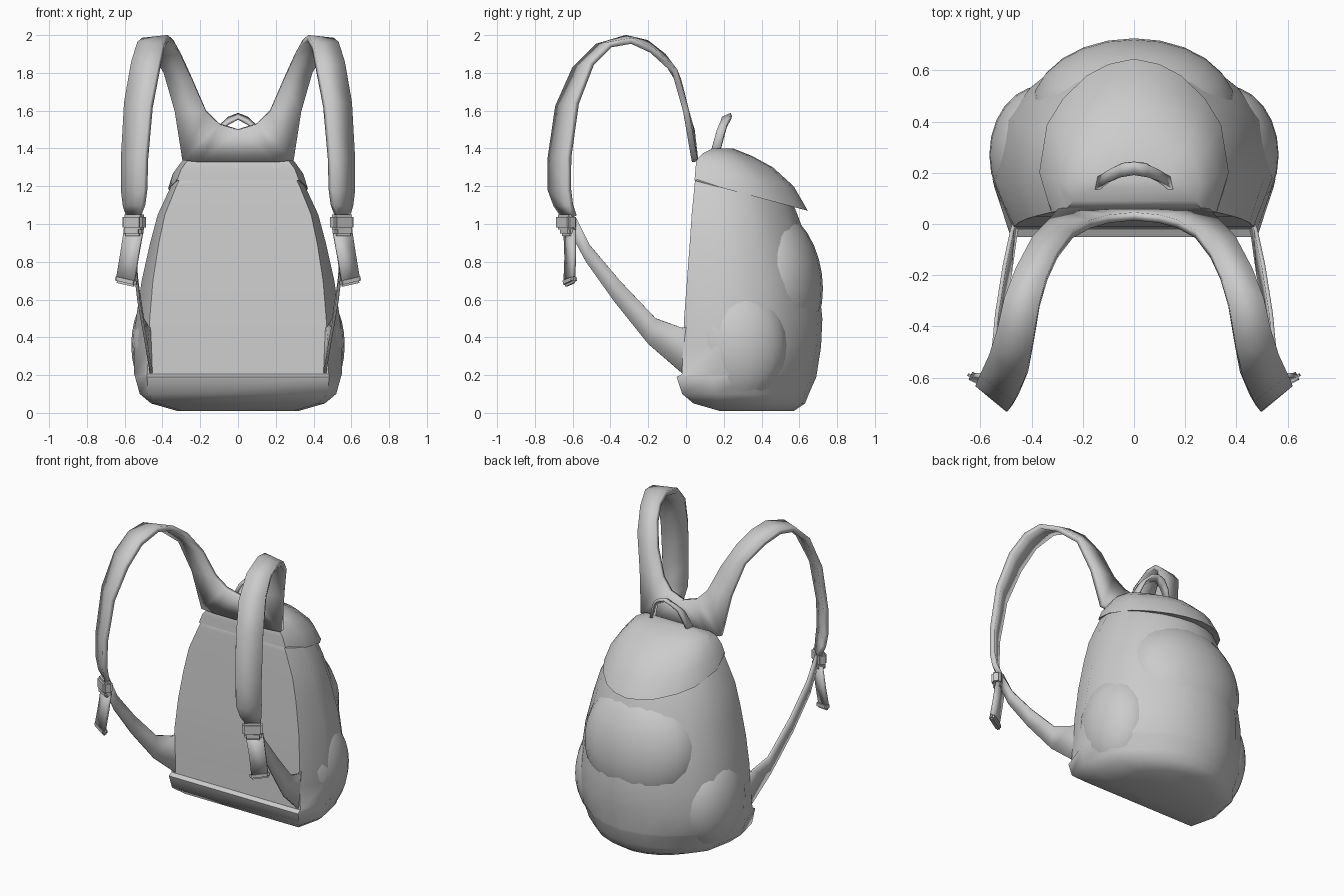
import bpy, bmesh, math
from mathutils import Matrix, Vector

cube = bpy.data.objects.get("Cube")
if cube:
    bpy.data.objects.remove(cube, do_unlink=True)

grey = bpy.data.materials.new("fabric_grey")
grey.use_nodes = True
colour = (0.6, 0.6, 0.6, 1)
grey.diffuse_color = colour
grey.node_tree.nodes["Principled BSDF"].inputs["Base Color"].default_value = colour


def finish(name, bm, mirror=False, thickness=0, angle=50):
    bmesh.ops.recalc_face_normals(bm, faces=bm.faces)
    mesh = bpy.data.meshes.new(name)
    bm.to_mesh(mesh)
    bm.free()
    mesh.materials.append(grey)
    ob = bpy.data.objects.new(name, mesh)
    bpy.context.collection.objects.link(ob)
    if mirror:
        mod = ob.modifiers.new("Mirror", 'MIRROR')
        mod.use_clip = True
    if thickness:
        mod = ob.modifiers.new("Thickness", 'SOLIDIFY')
        mod.thickness = thickness
        mod.offset = 0
    bpy.ops.object.select_all(action='DESELECT')
    ob.select_set(True)
    bpy.context.view_layer.objects.active = ob
    bpy.ops.object.shade_smooth_by_angle(angle=math.radians(angle))
    return ob


# D-shaped outline: width fraction, depth fraction
OUTLINE = [(0.92, 0), (1, .26), (.92, .57), (.75, .74), (.5, .89), (.27, .965), (0, 1)]


def ring(bm, w, y_front, y_back, z, tilt=0, flare=1.0):
    half = [((flare if f == 0 else 1) * x, f) for x, f in OUTLINE]
    pts = half + [(-x, f) for x, f in reversed(half[:-1])]
    return [bm.verts.new((w * x, y_front + f * (y_back - y_front), z + tilt * (1 - f)))
            for x, f in pts]


def loft(name, sections):
    bm = bmesh.new()
    rings = [ring(bm, *s) for s in sections]
    for a, b in zip(rings, rings[1:]):
        for i in range(len(a)):
            j = (i + 1) % len(a)
            bm.faces.new((a[i], a[j], b[j], b[i]))
    bm.faces.new(rings[0])
    bm.faces.new(rings[-1])
    return finish(name, bm)


def strip(name, stations, thickness, mirror=True):
    """Ribbon through pairs of edge points."""
    bm = bmesh.new()
    rows = [[bm.verts.new(p) for p in pair] for pair in stations]
    for a, b in zip(rows, rows[1:]):
        bm.faces.new((a[0], a[1], b[1], b[0]))
    return finish(name, bm, mirror, thickness)


def box(name, centre, size, turn, roll=0, bevel=.012):
    bm = bmesh.new()
    place = (Matrix.Translation(centre) @ Matrix.Rotation(turn, 4, 'Z')
             @ Matrix.Rotation(roll, 4, 'Y') @ Matrix.Diagonal((*size, 1)))
    bmesh.ops.create_cube(bm, size=1, matrix=place)
    bmesh.ops.bevel(bm, geom=bm.edges[:], offset=bevel, segments=2, affect='EDGES')
    return finish(name, bm, True)


def bulge(name, centre, radii, lean=0, mirror=False):
    bm = bmesh.new()
    place = (Matrix.Translation(centre) @ Matrix.Rotation(lean, 4, 'X')
             @ Matrix.Diagonal((*radii, 1)))
    bmesh.ops.create_uvsphere(bm, u_segments=24, v_segments=16, radius=1, matrix=place)
    return finish(name, bm, mirror)


# Main sack with a slight lip under the padded panel
loft("body", [
    (.32, .18, .57, .01, 0), (.46, .04, .63, .05, 0), (.52, -.02, .65, .1, 0),
    (.545, -.05, .69, .19, 0, .96), (.55, -.022, .692, .205, 0, .95),
    (.552, -.015, .715, .35, 0, .93), (.54, -.01, .722, .5, 0, .94),
    (.51, .005, .70, .7, 0, .96), (.465, .02, .645, .9, 0, .98),
    (.425, .03, .59, 1.05, 0, .99), (.355, .045, .53, 1.2, 0, 1),
    (.29, .055, .42, 1.32, 0, 1), (.2, .12, .27, 1.38, 0, 1)])

# Lid sloping down to the rear
loft("lid", [
    (.355, .06, .60, 1.085, .15), (.37, .045, .645, 1.07, .16, .95),
    (.345, .05, .57, 1.20, .09, .95), (.30, .055, .46, 1.30, .04, .96),
    (.26, .09, .35, 1.36, .015), (.16, .14, .25, 1.40, 0)])

# Pockets
bulge("rear_pocket", (0, .45, .70), (.40, .272, .40), lean=math.radians(8))
bulge("side_pockets", (.36, .27, .36), (.205, .27, .33), mirror=True)

# Shoulder straps joined by a yoke: inner edge, outer edge
strip("shoulder_straps", [
    ((0, .03, 1.50), (0, .05, 1.33)),
    ((.10, .02, 1.53), (.20, .05, 1.33)),
    ((.17, 0, 1.60), (.295, .045, 1.34)),
    ((.24, -.04, 1.76), (.335, .0, 1.60)),
    ((.30, -.12, 1.89), (.395, -.06, 1.81)),
    ((.34, -.21, 1.96), (.46, -.18, 1.92)),
    ((.37, -.32, 1.985), (.505, -.29, 1.97)),
    ((.395, -.47, 1.94), (.53, -.40, 1.95)),
    ((.42, -.59, 1.82), (.56, -.50, 1.85)),
    ((.46, -.68, 1.62), (.595, -.58, 1.64)),
    ((.485, -.72, 1.35), (.61, -.62, 1.35)),
    ((.49, -.72, 1.18), (.61, -.62, 1.18)),
    ((.50, -.69, 1.10), (.60, -.61, 1.10)),
    ((.52, -.65, 1.04), (.58, -.59, 1.04))], .032)

# Webbing from the buckle back to the sack
strip("lower_webbing", [
    ((.455, .02, .46), (.455, .02, .20)),
    ((.475, -.02, .45), (.46, -.02, .21)),
    ((.505, -.16, .50), (.485, -.20, .365)),
    ((.535, -.35, .70), (.525, -.38, .59)),
    ((.55, -.51, .89), (.55, -.53, .80)),
    ((.56, -.585, 1.04), (.55, -.60, .93))], .015)

# Buckle, hanging tail and its folded hem
box("buckle_top", (.55, -.635, 1.01), (.125, .06, .08), .6)
box("buckle_bottom", (.553, -.625, .962), (.105, .05, .05), .5)
strip("strap_tail", [
    ((.505, -.64, .96), (.60, -.59, .97)),
    ((.53, -.635, .82), (.62, -.59, .84)),
    ((.55, -.64, .69), (.64, -.595, .72))], .02)
box("tail_hem", (.592, -.615, .70), (.125, .035, .045), .45, -.2)

# Carry handle
strip("carry_handle", [
    ((.15, .13, 1.38), (.14, .18, 1.38)),
    ((.10, .165, 1.50), (.09, .215, 1.52)),
    ((.05, .185, 1.535), (.05, .235, 1.56)),
    ((0, .195, 1.56), (0, .24, 1.58))], .018)
